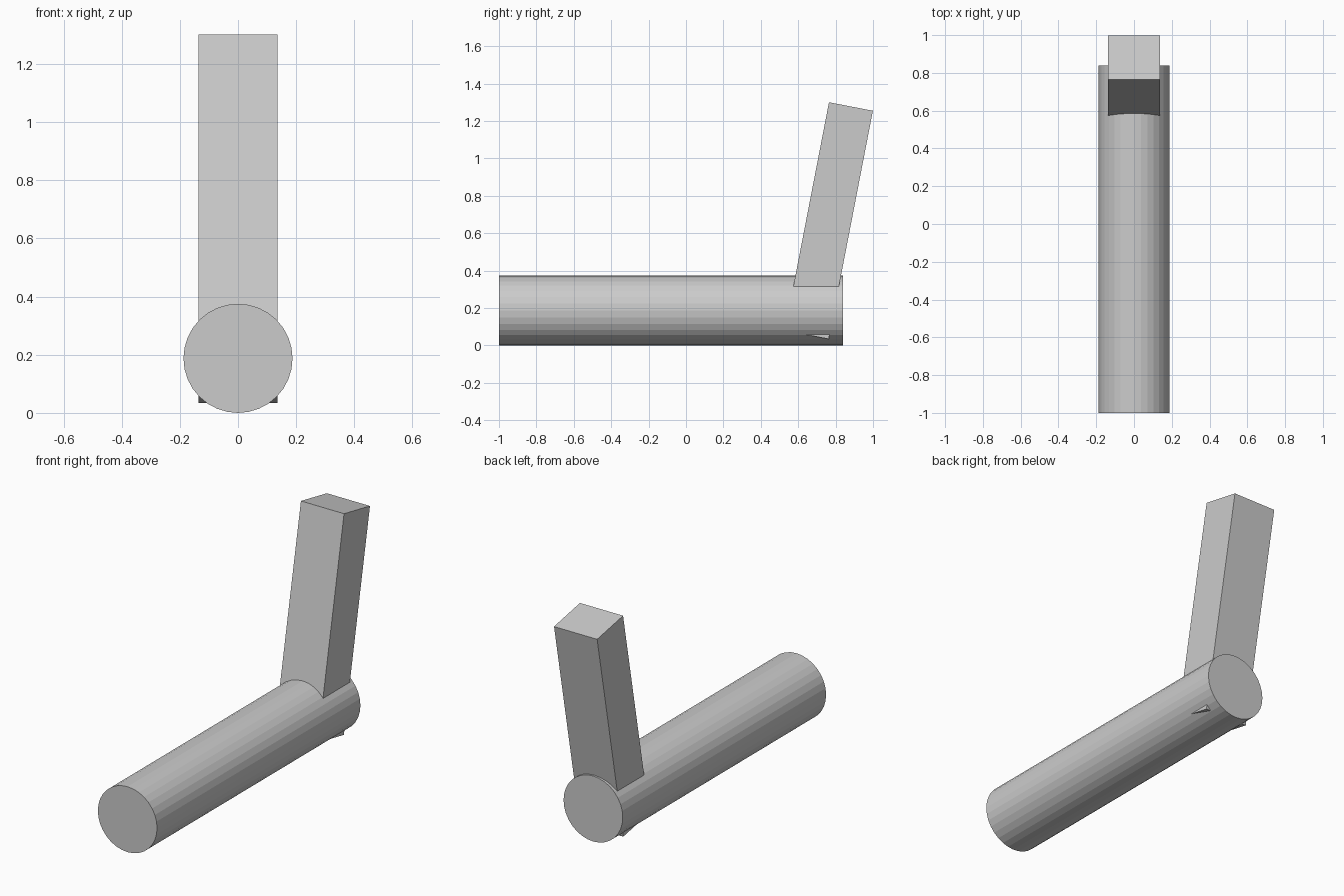
import bpy
from math import radians

if "Cube" in bpy.data.objects:
    bpy.data.objects.remove(bpy.data.objects["Cube"])

# Horizontal round barrel, running front to back
R = 0.1875
Y0, Y1 = -1.0, 0.84
bpy.ops.mesh.primitive_cylinder_add(
    vertices=32, radius=R, depth=Y1 - Y0,
    location=(0, (Y0 + Y1) / 2, R), rotation=(radians(90), 0, 0))
bpy.context.object.name = "barrel"

# Leaning square post, passing through the barrel near its back end
bpy.ops.mesh.primitive_cube_add(
    size=1, location=(0, 0.7637, 0.6675), rotation=(radians(-10.95), 0, 0))
post = bpy.context.object
post.name = "leaning_post"
post.scale = (0.273, 0.239, 1.243)
